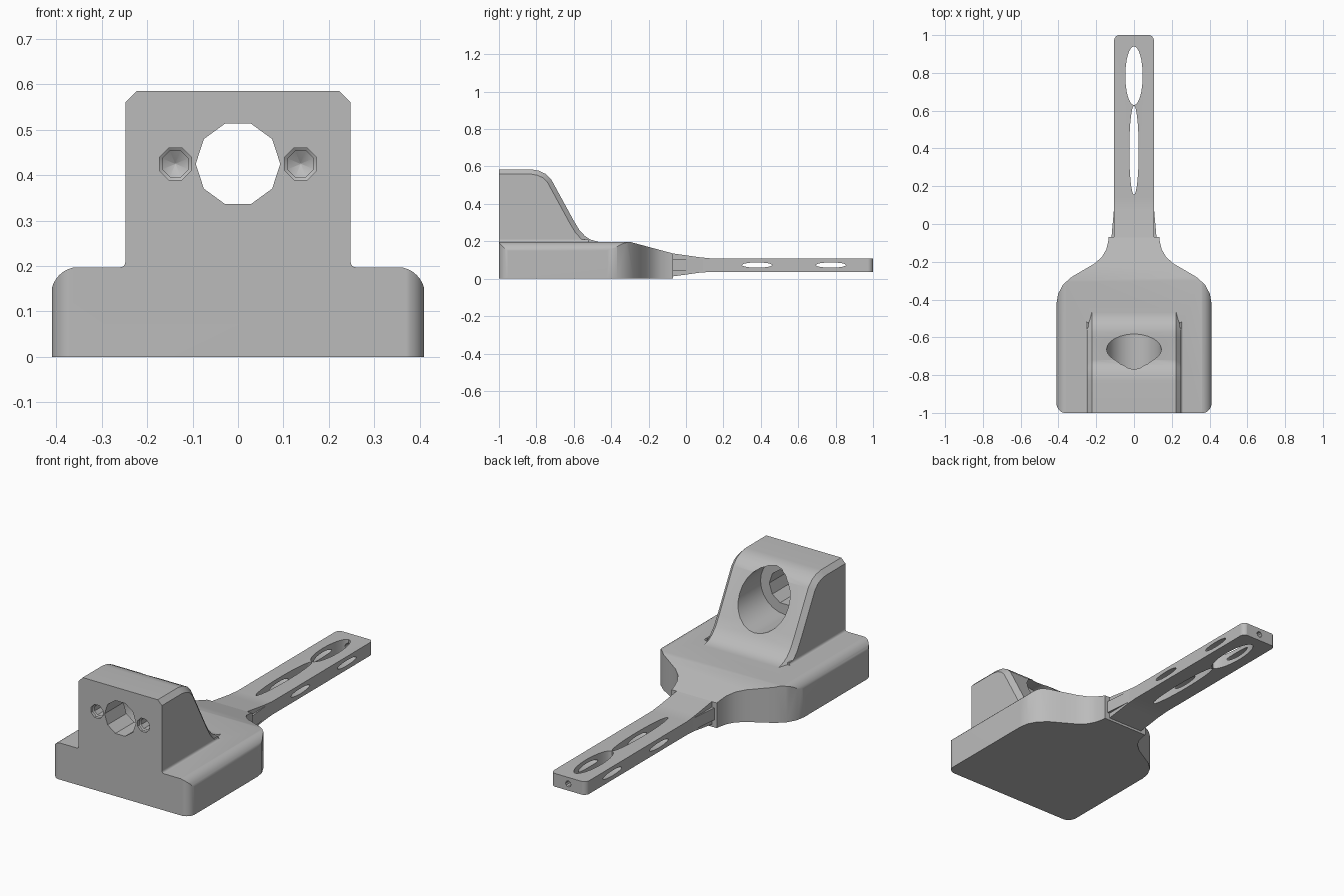
import bpy, bmesh
from math import sin, cos, pi, radians
from mathutils import Vector

if "Cube" in bpy.data.objects:
    bpy.data.objects.remove(bpy.data.objects["Cube"])

grey = bpy.data.materials.new("plain grey")
grey.use_nodes = True
COLOUR = (0.5, 0.5, 0.5, 1)
grey.diffuse_color = COLOUR
grey.node_tree.nodes["Principled BSDF"].inputs["Base Color"].default_value = COLOUR

PLACE = {"x": lambda u, v, d: (d, u, v),
         "y": lambda u, v, d: (u, d, v),
         "z": lambda u, v, d: (u, v, d)}


def finish(name, bm):
    bmesh.ops.recalc_face_normals(bm, faces=bm.faces)
    mesh = bpy.data.meshes.new(name)
    bm.to_mesh(mesh)
    bm.free()
    mesh.materials.append(grey)
    ob = bpy.data.objects.new(name, mesh)
    bpy.context.collection.objects.link(ob)
    return ob


def loft(name, axis, sections):
    """Join equal rings of 2D points, given as (points, depth), into a solid."""
    bm = bmesh.new()
    rings = [[bm.verts.new(PLACE[axis](u, v, d)) for u, v in pts] for pts, d in sections]
    for a, b in zip(rings, rings[1:]):
        for i in range(len(a)):
            j = (i + 1) % len(a)
            bm.faces.new((a[i], a[j], b[j], b[i]))
    bm.faces.new(rings[0])
    bm.faces.new(rings[-1])
    return finish(name, bm)


def prism(name, axis, pts, a, b):
    return loft(name, axis, [(pts, a), (pts, b)])


def ellipse(cu, cv, ru, rv, n=32, turn=0):
    return [(cu + ru * cos(turn + 2 * pi * i / n), cv + rv * sin(turn + 2 * pi * i / n))
            for i in range(n)]


def arc(cu, cv, r, start, end, n=8):
    angles = [radians(start + (end - start) * i / n) for i in range(n + 1)]
    return [(cu + r * cos(t), cv + r * sin(t)) for t in angles]


def mirrored(half):
    return half + [(-u, v) for u, v in reversed(half)]


def combine(ob, other, operation):
    mod = ob.modifiers.new("cut", "BOOLEAN")
    mod.operation, mod.object, mod.solver = operation, other, "EXACT"
    bpy.context.view_layer.update()
    graph = bpy.context.evaluated_depsgraph_get()
    mesh = bpy.data.meshes.new_from_object(ob.evaluated_get(graph))
    ob.modifiers.clear()
    ob.data = mesh
    bpy.data.objects.remove(other)


def smooth(ob):
    bpy.ops.object.select_all(action="DESELECT")
    ob.select_set(True)
    bpy.context.view_layer.objects.active = ob
    bpy.ops.object.shade_smooth_by_angle(angle=radians(30))
    ob.modifiers.new("even normals", "WEIGHTED_NORMAL").keep_sharp = True


# Base block: side profile trimmed by a rounded section and a tapered outline
TOP = 0.197
body = prism("body", "x", [(-1, 0), (-1, TOP), (-0.3, TOP), (-0.07, 0.135), (-0.07, 0)], -0.5, 0.5)
section = mirrored([(0.412, -0.5)] + arc(0.35, 0.136, 0.062, 0, 90))
combine(body, prism("section", "y", section, -1.5, 0.5), "INTERSECT")
outline = mirrored(arc(0.36, -0.951, 0.05, -90, 0) + [
    (0.41, -0.42), (0.402, -0.37), (0.375, -0.32), (0.33, -0.28), (0.27, -0.245),
    (0.21, -0.21), (0.17, -0.175), (0.147, -0.135), (0.136, -0.09), (0.133, -0.05)])
combine(body, prism("outline", "z", outline, -0.5, 0.5), "INTERSECT")

# Upright block with a swept back and chamfered sides
sweep = [(-1, 0.585), (-0.83, 0.585), (-0.785, 0.577), (-0.75, 0.56), (-0.72, 0.53),
         (-0.60, 0.31), (-0.57, 0.26), (-0.54, 0.228), (-0.51, 0.209), (-0.46, 0.195)]
tower = prism("tower", "x", [(-1, 0.12)] + sweep + [(-0.44, 0.12)], -0.248, 0.248)
bm = bmesh.new()
bm.from_mesh(tower.data)
ridge = {(round(y, 3), round(z, 3)) for y, z in sweep}
edges = [e for e in bm.edges
         if abs(e.verts[0].co.x - e.verts[1].co.x) < 0.01
         and all((round(v.co.y, 3), round(v.co.z, 3)) in ridge for v in e.verts)]
bmesh.ops.bevel(bm, geom=edges, offset=0.025, segments=1, affect="EDGES")
bm.to_mesh(tower.data)
bm.free()
combine(body, tower, "UNION")

# Main bore, wider rear bore and two blind pilot holes
MID = 0.425
combine(body, prism("bore", "y", ellipse(0, MID, 0.093, 0.093, 10), -1.2, -0.7), "DIFFERENCE")
combine(body, prism("rear_bore", "y", ellipse(0, MID, 0.145, 0.145, 24), -0.84, -0.2), "DIFFERENCE")
for side in (-1, 1):
    rings = [(ellipse(side * 0.138, MID, r, r, 8, pi / 8), y)
             for r, y in ((0.038, -1.05), (0.038, -0.985), (0.031, -0.98),
                          (0.031, -0.90), (0.001, -0.88))]
    combine(body, loft("pilot", "y", rings), "DIFFERENCE")
smooth(body)

# Small fillets where the upright meets the base
for side, label in ((1, "left"), (-1, "right")):
    pts = [(0.24, TOP - 0.01), (0.262, TOP - 0.01)] + arc(0.26, TOP + 0.012, 0.012, 270, 180, 4)
    pts += [(0.24, TOP + 0.012)]
    smooth(prism(label + "_fillet", "y", [(side * u, v) for u, v in pts], -1, -0.52))

# Arm with a thicker root and a rounded tip
arm = prism("arm", "x", [(-0.09, 0.010), (0.0, 0.022), (0.07, 0.032), (0.14, 0.037), (1, 0.037),
                         (1, 0.108), (0.14, 0.108), (0.07, 0.115), (-0.09, 0.138)], -0.3, 0.3)
tip = mirrored([(0.105, -0.5)] + arc(0.075, 0.971, 0.03, 0, 90))
combine(arm, prism("tip", "z", tip, -0.5, 0.5), "INTERSECT")

# Slots down through the arm, slots across it and a hole in the tip
for y, length, width in ((0.785, 0.155, 0.046), (0.39, 0.235, 0.025)):
    combine(arm, prism("slot", "z", ellipse(0, y, width, length), -0.5, 0.5), "DIFFERENCE")
for y in (0.38, 0.775):
    combine(arm, prism("cross_slot", "x", ellipse(y, 0.073, 0.08, 0.014), -0.5, 0.5), "DIFFERENCE")
combine(arm, prism("tip_hole", "y", ellipse(0, 0.073, 0.016, 0.016, 10), 0.92, 1.2), "DIFFERENCE")
smooth(arm)

# Slim gussets beside the arm root
for side, label in ((1, "left"), (-1, "right")):
    plan = [(0.1, -0.08), (0.12, -0.08), (0.113, 0.0), (0.105, 0.09), (0.1, 0.09)]
    prism(label + "_gusset", "z", [(side * u, v) for u, v in plan], 0.04, 0.105)
